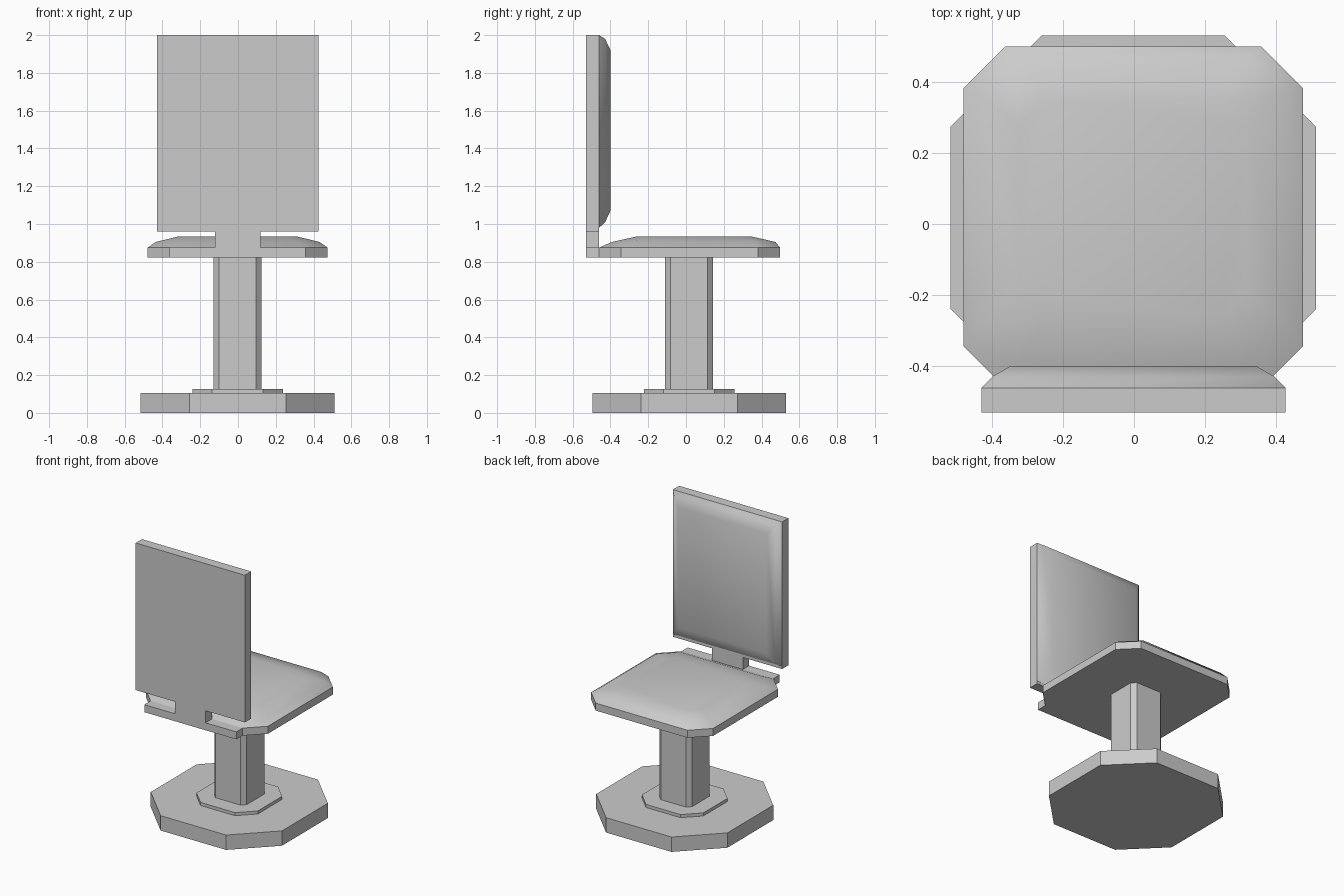
import bpy, bmesh

if "Cube" in bpy.data.objects:
    bpy.data.objects.remove(bpy.data.objects["Cube"])

CX, CY = -0.002, 0.017  # shared axis of the pedestal


def loft(name, rings, smooth=False, bottom=True):
    """Skin a stack of equal-length point rings and cap the ends."""
    bm = bmesh.new()
    loops = [[bm.verts.new(p) for p in ring] for ring in rings]
    n = len(loops[0])
    for a, b in zip(loops, loops[1:]):
        for i in range(n):
            j = (i + 1) % n
            bm.faces.new((a[i], a[j], b[j], b[i]))
    if bottom:
        bm.faces.new(loops[0][::-1])
    bm.faces.new(loops[-1])
    bmesh.ops.recalc_face_normals(bm, faces=bm.faces)
    for f in bm.faces:
        f.smooth = smooth
    mesh = bpy.data.meshes.new(name)
    bm.to_mesh(mesh)
    bm.free()
    obj = bpy.data.objects.new(name, mesh)
    bpy.context.collection.objects.link(obj)
    return obj


def octagon(x0, x1, y0, y1, c, z):
    """Rectangle with corners cut by c, at height z."""
    return [(x0 + c, y0, z), (x1 - c, y0, z), (x1, y0 + c, z), (x1, y1 - c, z),
            (x1 - c, y1, z), (x0 + c, y1, z), (x0, y1 - c, z), (x0, y0 + c, z)]


def pedestal_part(name, half, flat, z0, z1):
    box = (CX - half, CX + half, CY - half, CY + half, half - flat)
    loft(name, [octagon(*box, z0), octagon(*box, z1)])


# Pedestal: floor plate, collar and column
pedestal_part("base_plate", 0.513, 0.256, 0.0, 0.105)
pedestal_part("base_collar", 0.24, 0.135, 0.105, 0.127)
pedestal_part("column", 0.127, 0.098, 0.127, 0.822)

# Seat plate with chamfered corners
seat = (-0.479, 0.475, -0.46, 0.498, 0.117)
loft("seat_plate", [octagon(*seat, 0.822), octagon(*seat, 0.875)])

# Soft seat cushion
loft("seat_cushion", [
    octagon(*seat, 0.875),
    octagon(-0.435, 0.431, -0.392, 0.474, 0.112, 0.905),
    octagon(-0.32, 0.316, -0.265, 0.35, 0.07, 0.933),
], smooth=True, bottom=False)

# Back panel, neck and rear strip cut as one profile
right = [(0.36, 0.822), (0.36, 0.875), (0.12, 0.875), (0.12, 0.96),
         (0.427, 0.96), (0.427, 2.0)]
profile = right + [(-x, z) for x, z in reversed(right)]
loft("back_panel", [[(x + CX, y, z) for x, z in profile] for y in (-0.53, -0.46)])

# Soft back cushion
levels = [(-0.46, 0.427, 0.98, 2.0), (-0.428, 0.395, 1.01, 1.98), (-0.40, 0.347, 1.07, 1.92)]
loft("back_cushion", [
    [(CX + w, y, z0), (CX - w, y, z0), (CX - w, y, z1), (CX + w, y, z1)]
    for y, w, z0, z1 in levels
], smooth=True, bottom=False)
